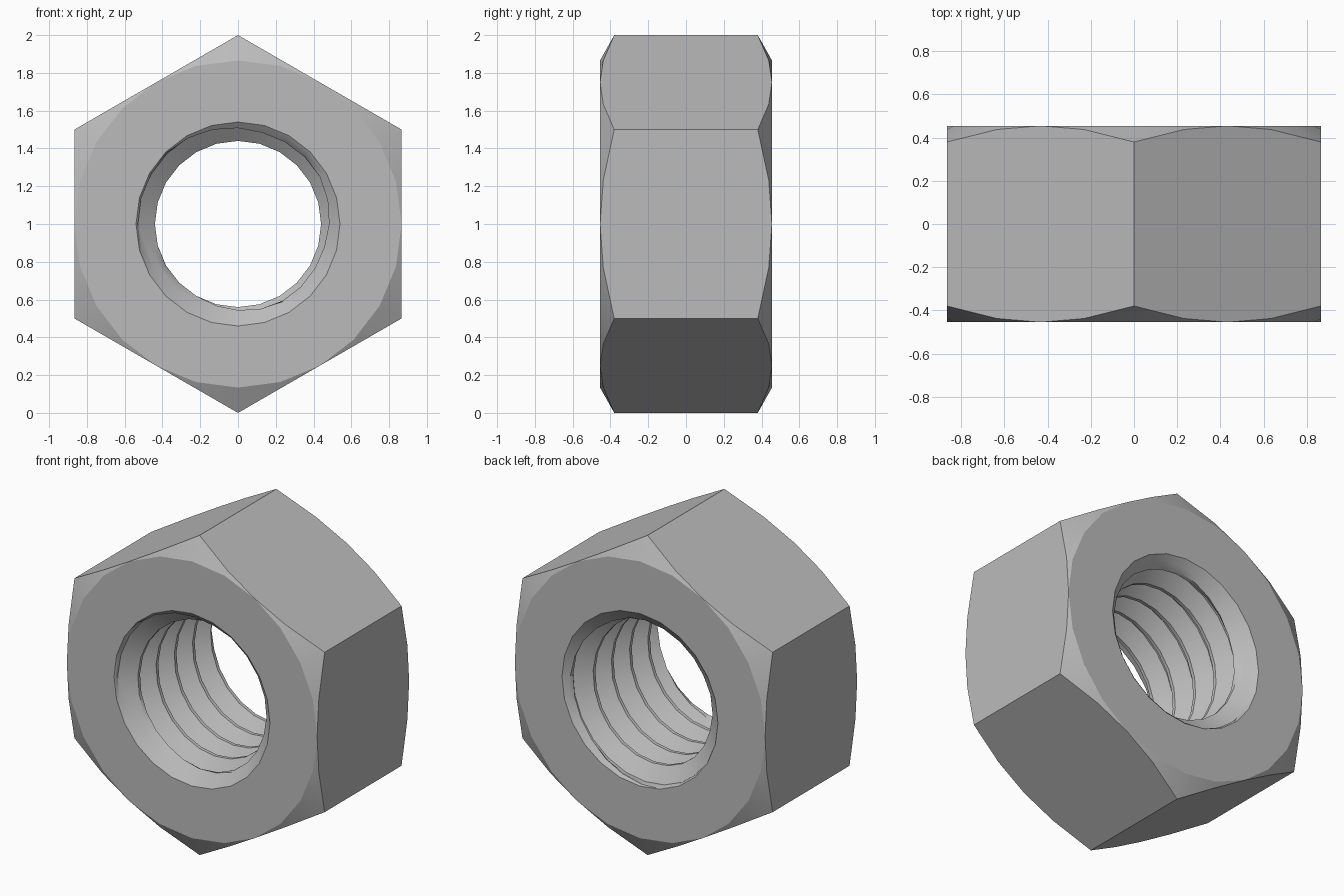
import bpy, bmesh, math

if "Cube" in bpy.data.objects:
    bpy.data.objects.remove(bpy.data.objects["Cube"])

HALF = 0.455        # half thickness
APOTHEM = 0.866     # centre to flat
FACE_R = 0.866      # radius of the flat face circle
BORE_R = 0.54       # countersink radius at the face
PITCH = 0.18
SEGS = 24

# one thread pitch: (phase, radius), root to crest and back
THREAD = [(0, .53), (.1, .53), (.23, .5), (.36, .47),
          (.49, .44), (.61, .44), (.74, .47), (.87, .5)]


def outer_edge(angle):
    """Hexagon radius and chamfered edge height at an angle (points up and down)."""
    a = (angle + math.pi / 6) % (math.pi / 3) - math.pi / 6
    r = APOTHEM / math.cos(a)
    return r, HALF - max(0, r - FACE_R) * 0.56


def section(angle):
    """Closed (radius, y) outline of the nut wall at an angle."""
    pts = []
    for turn in range(-6, 7):
        for phase, r in THREAD:
            y = PITCH * (turn + phase - angle / math.tau)
            y = max(-HALF, min(HALF, y))
            countersink = BORE_R - (HALF - abs(y)) * 1.2
            pts.append((max(r, countersink), y))
    r, edge = outer_edge(angle)
    pts += [(FACE_R, HALF), (r, edge), (r, -edge), (FACE_R, -HALF)]
    return pts


steel = bpy.data.materials.new("steel grey")
steel.diffuse_color = (0.5, 0.5, 0.5, 1)
steel.use_nodes = True
steel.node_tree.nodes["Principled BSDF"].inputs["Base Color"].default_value = steel.diffuse_color

# hex nut: sweep the wall outline around the bore, following the thread helix
bm = bmesh.new()
columns = []
for i in range(SEGS + 1):
    a = math.tau * i / SEGS
    columns.append([bm.verts.new((r * math.cos(a), y, 1 + r * math.sin(a)))
                    for r, y in section(a)])
for c0, c1 in zip(columns, columns[1:]):
    n = len(c0)
    for j in range(n):
        k = (j + 1) % n
        bm.faces.new((c0[j], c0[k], c1[k], c1[j]))
bmesh.ops.remove_doubles(bm, verts=bm.verts, dist=0.0003)
bmesh.ops.dissolve_degenerate(bm, edges=bm.edges, dist=0.0001)
bmesh.ops.recalc_face_normals(bm, faces=bm.faces)

mesh = bpy.data.meshes.new("hex_nut")
bm.to_mesh(mesh)
bm.free()
mesh.materials.append(steel)
nut = bpy.data.objects.new("hex_nut", mesh)
bpy.context.collection.objects.link(nut)
bpy.context.view_layer.objects.active = nut
nut.select_set(True)
bpy.ops.object.shade_smooth_by_angle(angle=math.radians(25))
